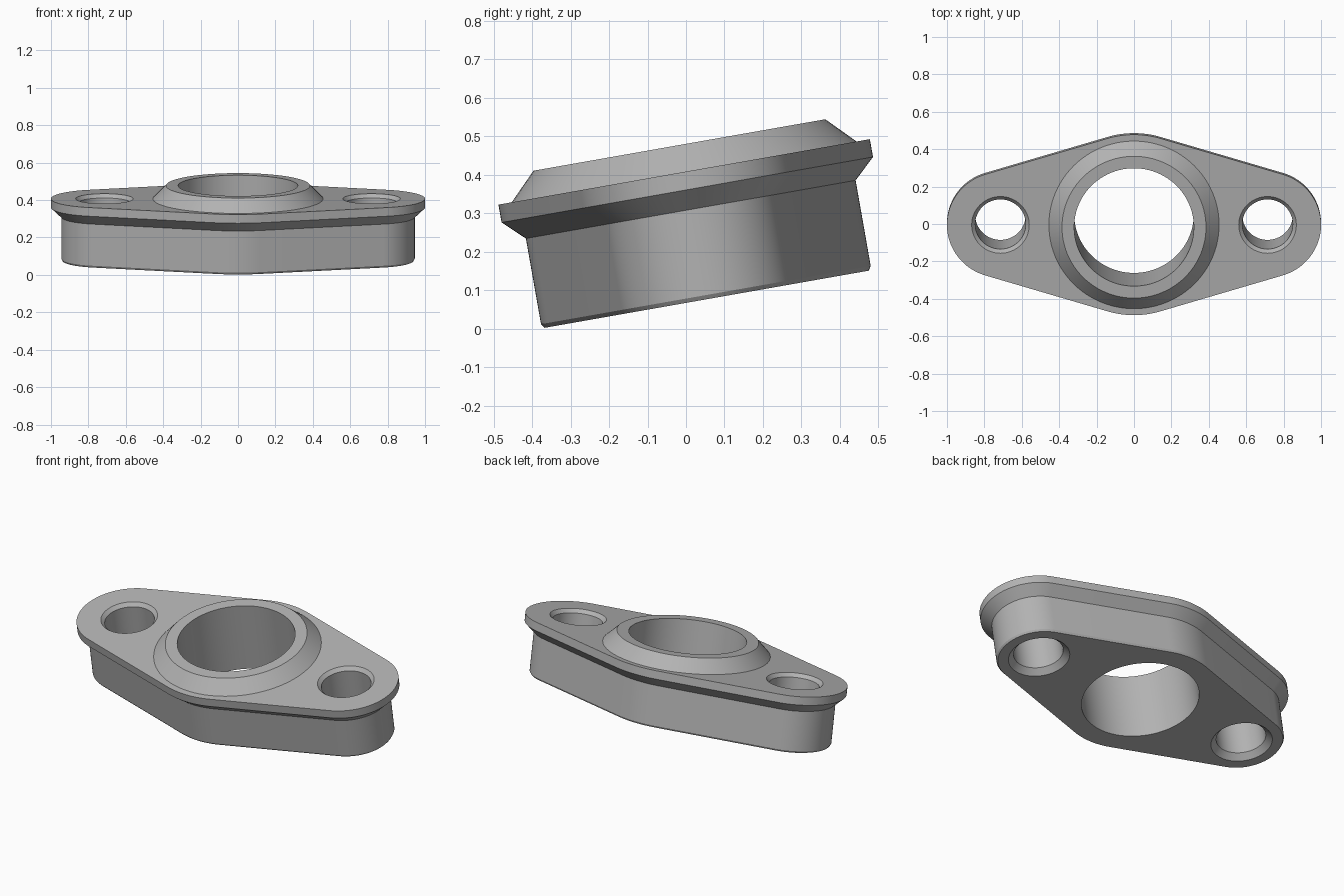
import bpy
import bmesh
from math import pi, sin, cos, asin, radians
from mathutils import Matrix, Vector

cube = bpy.data.objects.get("Cube")
if cube:
    bpy.data.objects.remove(cube)

TILT = radians(10)
HOLE_X = 0.714                 # bolt hole distance from the centre
HUB_R, END_R = 0.49, 0.286     # radii of the flange outline
BOTTOM, TOP, COLLAR_TOP = 0.066, 0.402, 0.473

metal = bpy.data.materials.new("grey_metal")
metal.use_nodes = True
grey = (0.45, 0.45, 0.45, 1)
metal.diffuse_color = grey
metal.node_tree.nodes["Principled BSDF"].inputs["Base Color"].default_value = grey

bm = bmesh.new()


def arc(cx, radius, start, end, steps):
    """Points along an arc centred on (cx, 0)."""
    angles = [start + (end - start) * i / steps for i in range(steps + 1)]
    return [(cx + radius * cos(a), radius * sin(a)) for a in angles]


def lobed_outline(inset):
    """Hub circle and two end circles joined by tangent lines."""
    hub, end = HUB_R - inset, END_R - inset
    t = pi / 2 - asin((hub - end) / HOLE_X)
    return (arc(HOLE_X, end, -t, t, 48) + arc(0, hub, t, pi - t, 16)
            + arc(-HOLE_X, end, pi - t, pi + t, 48)
            + arc(0, hub, pi + t, 2 * pi - t, 16))


def circle(cx, radius, sides=96):
    return arc(cx, radius, 0, 2 * pi, sides)[:-1]


def skin(sections):
    """Join (outline, height) sections into a wall; return its two rim edge loops."""
    rings = [[bm.verts.new((x, y, z)) for x, y in pts] for pts, z in sections]
    n = len(rings[0])
    for low, high in zip(rings, rings[1:]):
        for i in range(n):
            j = (i + 1) % n
            bm.faces.new((low[i], low[j], high[j], high[i]))
    return [[bm.edges.get((r[i], r[(i + 1) % n])) for i in range(n)]
            for r in (rings[0], rings[-1])]


# Outer wall: small bottom chamfer, body, flared lip
bottom_edges, top_edges = skin([
    (lobed_outline(0.062), BOTTOM),
    (lobed_outline(0.055), 0.077),
    (lobed_outline(0.055), 0.303),
    (lobed_outline(0), 0.355),
    (lobed_outline(0), TOP)])

# Central bore and conical collar
low, high = skin([
    (circle(0, 0.32), BOTTOM),
    (circle(0, 0.32), COLLAR_TOP),
    (circle(0, 0.385), COLLAR_TOP),
    (circle(0, 0.455), TOP)])
bottom_edges += low
top_edges += high

# Bolt holes, chamfered at both ends
for side in (-1, 1):
    cx = side * HOLE_X
    low, high = skin([
        (circle(cx, 0.167, 64), BOTTOM),
        (circle(cx, 0.135, 64), BOTTOM + 0.032),
        (circle(cx, 0.135, 64), TOP - 0.02),
        (circle(cx, 0.154, 64), TOP)])
    bottom_edges += low
    top_edges += high

# Flat top and bottom faces around the openings
for edges, up in ((bottom_edges, -1), (top_edges, 1)):
    bmesh.ops.triangle_fill(bm, edges=edges, use_beauty=True, normal=Vector((0, 0, up)))
bmesh.ops.recalc_face_normals(bm, faces=bm.faces)

# Lean the part so that its front edge touches the ground
bm.transform(Matrix.Rotation(TILT, 4, "X") @ Matrix.Translation((0, 0.066, 0)))

mesh = bpy.data.meshes.new("flange")
bm.to_mesh(mesh)
bm.free()
mesh.materials.append(metal)
flange = bpy.data.objects.new("flange", mesh)
bpy.context.collection.objects.link(flange)

bpy.ops.object.select_all(action="DESELECT")
flange.select_set(True)
bpy.context.view_layer.objects.active = flange
bpy.ops.object.shade_smooth_by_angle(angle=radians(25))
